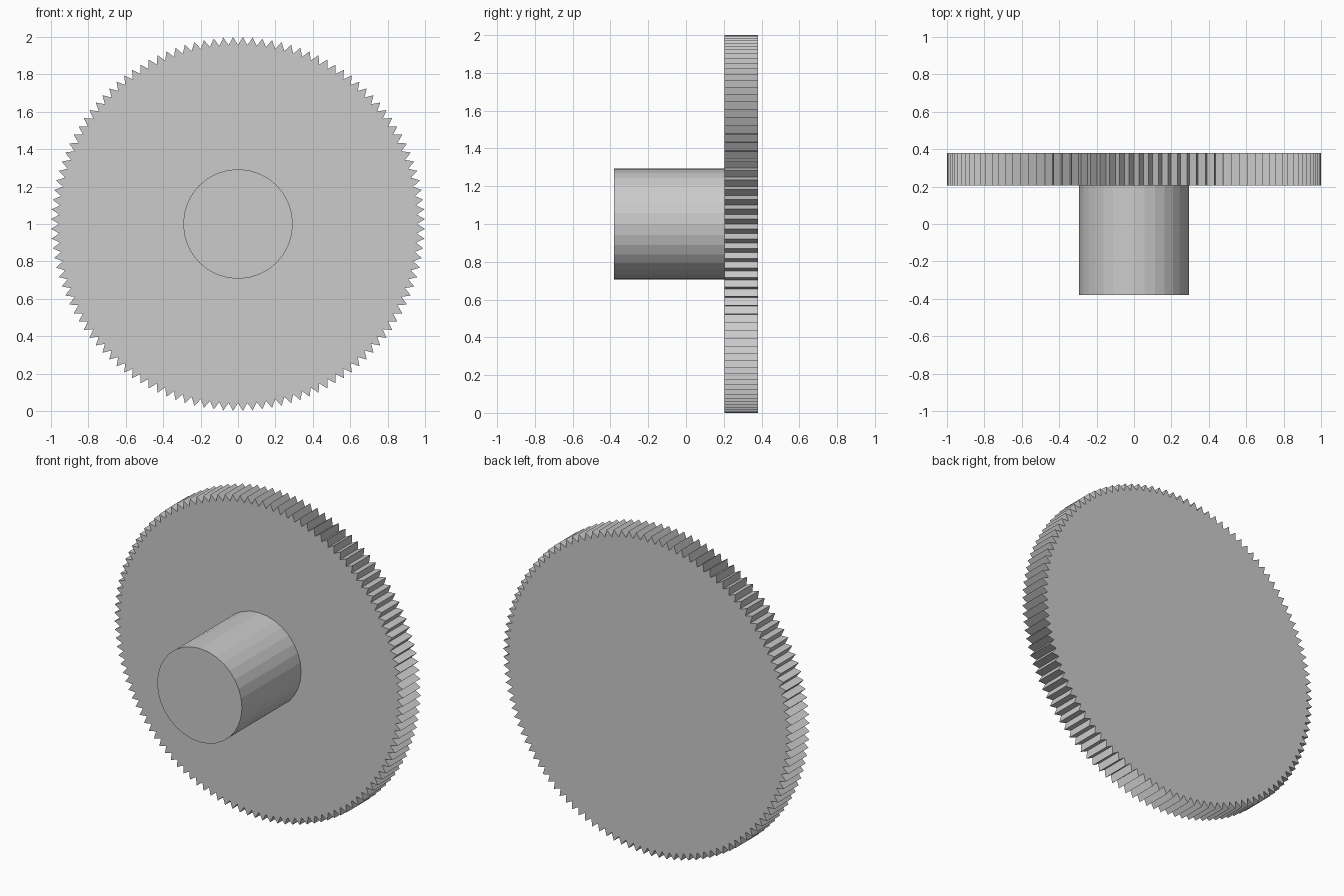
import bpy, bmesh
from math import sin, cos, pi

if "Cube" in bpy.data.objects:
    bpy.data.objects.remove(bpy.data.objects["Cube"])


def prism(name, outline, y0, y1):
    """Extrude an (x, z) outline along y from y0 to y1."""
    bm = bmesh.new()
    face = bm.faces.new([bm.verts.new((x, y0, z)) for x, z in outline])
    ext = bmesh.ops.extrude_face_region(bm, geom=[face], use_keep_orig=True)
    for v in ext["geom"]:
        if isinstance(v, bmesh.types.BMVert):
            v.co.y = y1
    bmesh.ops.recalc_face_normals(bm, faces=bm.faces)
    mesh = bpy.data.meshes.new(name)
    bm.to_mesh(mesh)
    bm.free()
    obj = bpy.data.objects.new(name, mesh)
    bpy.context.collection.objects.link(obj)
    return obj


def ring(radii, count, phase=0.0):
    """Points round the axle, cycling through the given radii."""
    pts = []
    for i in range(count):
        a = 2 * pi * (i + phase) / count
        r = radii[i % len(radii)]
        pts.append((r * sin(a), 1.0 + r * cos(a)))
    return pts


# Toothed wheel: pointed teeth, valley on the vertical centre line
TEETH = 120
prism("toothed_wheel", ring((0.957, 1.0), TEETH * 2), 0.205, 0.38)

# Hub: plain cylinder on the front of the wheel
prism("hub", ring((0.293,), 32), -0.38, 0.206)
